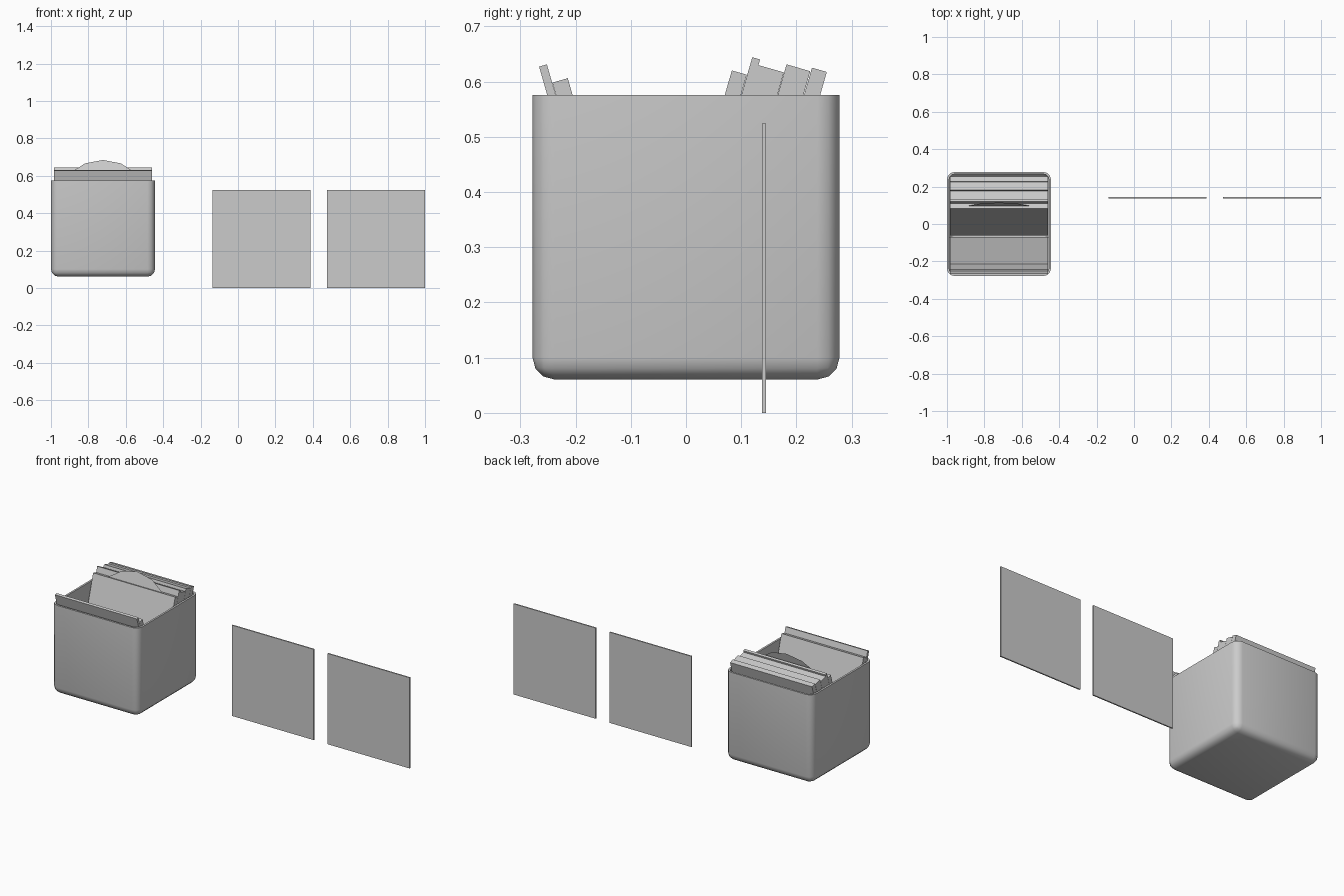
import bpy, bmesh, math
from mathutils import Matrix

if "Cube" in bpy.data.objects:
    bpy.data.objects.remove(bpy.data.objects["Cube"])

grey = bpy.data.materials.new("light_grey")
grey.use_nodes = True
colour = (0.6, 0.6, 0.6, 1)
grey.diffuse_color = colour
grey.node_tree.nodes["Principled BSDF"].inputs["Base Color"].default_value = colour

CRATE_X = -0.722     # centre of the crate
SIDE = 0.524         # side of a square sleeve
LEAN = math.radians(16)


def make(name, bm):
    mesh = bpy.data.meshes.new(name)
    bm.to_mesh(mesh)
    bm.free()
    mesh.materials.append(grey)
    obj = bpy.data.objects.new(name, mesh)
    bpy.context.collection.objects.link(obj)
    return obj


def box(size, centre):
    bm = bmesh.new()
    bmesh.ops.create_cube(bm, size=1)
    bmesh.ops.scale(bm, vec=size, verts=bm.verts)
    bmesh.ops.translate(bm, vec=centre, verts=bm.verts)
    return bm


def leaning_sleeve(name, y, z, thick, lean):
    """Sleeve whose top front edge is at (y, z), leaning back by the given angle."""
    bm = box((SIDE, thick, SIDE), (0, thick / 2, -SIDE / 2))
    bm.transform(Matrix.Translation((CRATE_X, y, z)) @ Matrix.Rotation(-lean, 4, "X"))
    make(name, bm)


# Open crate with rounded upright and bottom edges
bm = box((0.556, 0.556, 0.515), (CRATE_X, 0, 0.318))
top = max(bm.faces, key=lambda f: f.calc_center_median().z)
rounded = [e for e in bm.edges if e not in top.edges[:]]
bmesh.ops.bevel(bm, geom=rounded, offset=0.04, segments=3, profile=0.5, affect="EDGES")
top = max(bm.faces, key=lambda f: f.calc_center_median().z)
bmesh.ops.delete(bm, geom=[top], context="FACES_ONLY")
crate = make("crate", bm)
bpy.context.view_layer.objects.active = crate
crate.select_set(True)
wall = crate.modifiers.new("wall", "SOLIDIFY")
wall.thickness = 0.011
wall.offset = -1
bpy.ops.object.modifier_apply(modifier="wall")
bpy.ops.object.shade_smooth_by_angle(angle=math.radians(50))

# Sleeves leaning forward: top edge y, z and thickness
for i, (y, z, t) in enumerate([(-0.266, 0.627, 0.0147), (-0.242, 0.598, 0.029)]):
    leaning_sleeve(f"front_sleeve_{i + 1}", y, z, t, -LEAN)

# Sleeves leaning back
back = [(0.083, 0.620, 0.028), (0.120, 0.644, 0.0147), (0.130, 0.630, 0.049),
        (0.182, 0.631, 0.0447), (0.228, 0.625, 0.028)]
for i, (y, z, t) in enumerate(back):
    leaning_sleeve(f"back_sleeve_{i + 1}", y, z, t, LEAN)

# Thin disc sliding out of the first back sleeve
bm = bmesh.new()
bmesh.ops.create_circle(bm, cap_ends=True, segments=16, radius=0.25)
bm.transform(Matrix.Translation((CRATE_X, 0.046, 0.444))
             @ Matrix.Rotation(math.pi / 2 - LEAN, 4, "X"))
make("disc", bm)

# Two loose upright sleeves beside the crate
for name, x in (("loose_sleeve_inner", 0.126), ("loose_sleeve_outer", 0.738)):
    make(name, box((SIDE, 0.0075, SIDE), (x, 0.141, SIDE / 2)))
